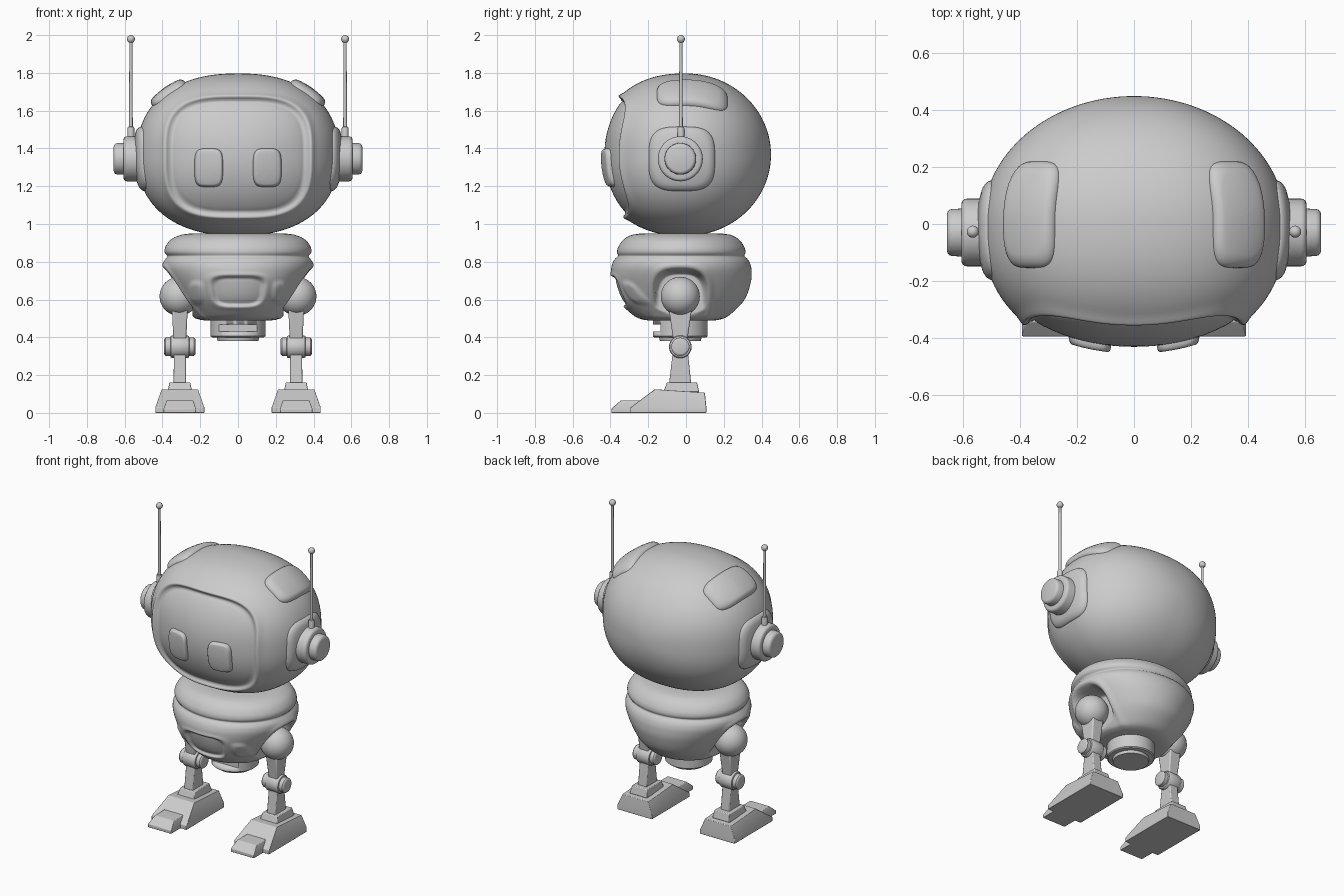
import bpy, bmesh, math
from math import sin, cos, pi, radians
from mathutils import Vector
from mathutils.bvhtree import BVHTree

if "Cube" in bpy.data.objects:
    bpy.data.objects.remove(bpy.data.objects["Cube"])

grey = bpy.data.materials.new("plain grey")
grey.diffuse_color = (0.6, 0.6, 0.6, 1)
grey.use_nodes = True
grey.node_tree.nodes["Principled BSDF"].inputs["Base Color"].default_value = grey.diffuse_color


def finish(name, bm, mirror=False, angle=35, bevel=0):
    bmesh.ops.recalc_face_normals(bm, faces=bm.faces)
    me = bpy.data.meshes.new(name)
    bm.to_mesh(me)
    bm.free()
    me.materials.append(grey)
    me.shade_smooth()
    me.set_sharp_from_angle(angle=radians(angle))
    ob = bpy.data.objects.new(name, me)
    bpy.context.collection.objects.link(ob)
    if bevel:
        mod = ob.modifiers.new("bevel", 'BEVEL')
        mod.width, mod.segments, mod.limit_method = bevel, 2, 'ANGLE'
    if mirror:
        ob.modifiers.new("mirror", 'MIRROR')
    return ob


def loft(name, rings, **kw):
    """Bridge closed rings of points and cap both ends."""
    bm = bmesh.new()
    rows = [[bm.verts.new(p) for p in ring] for ring in rings]
    for a, b in zip(rows, rows[1:]):
        for i in range(len(a)):
            j = (i + 1) % len(a)
            bm.faces.new((a[i], a[j], b[j], b[i]))
    bm.faces.new(rows[0])
    bm.faces.new(rows[-1])
    return finish(name, bm, **kw)


def lathe(name, profile, centre, axis='z', seg=48, **kw):
    """Profile of (position along axis, radius)."""
    c = Vector(centre)
    rings = []
    for h, r in profile:
        ring = [(r * cos(2 * pi * i / seg), r * sin(2 * pi * i / seg)) for i in range(seg)]
        rings.append([c + Vector((h, a, b) if axis == 'x' else (a, b, h)) for a, b in ring])
    return loft(name, rings, **kw)


def hull(name, slabs, **kw):
    """Convex block through slabs of (x centre, half x, y min, y max, z)."""
    bm = bmesh.new()
    for cx, hx, y0, y1, z in slabs:
        for x in (cx - hx, cx + hx):
            for y in (y0, y1):
                bm.verts.new((x, y, z))
    bmesh.ops.convex_hull(bm, input=bm.verts)
    bmesh.ops.dissolve_limit(bm, angle_limit=radians(1), verts=bm.verts, edges=bm.edges)
    return finish(name, bm, **kw)


def ball(name, centre, r):
    lathe(name, [(-r * cos(pi * k / 24), max(r * sin(pi * k / 24), r * 0.01)) for k in range(25)],
          centre, mirror=True)


# Head: one polar shell with a recessed, rimmed face screen in front
RX, RZ, HZ, SEG, FULL = 0.535, 0.43, 1.367, 160, 2.3
FRONT, SCREEN, BACK = 0.475, 0.432, 0.45


def head_ring(fn):
    ring = []
    for i in range(SEG):
        t = 2 * pi * i / SEG
        u, v = cos(t), sin(t)
        q = (abs(u) ** FULL + abs(v) ** FULL) ** (-1 / FULL)
        b = 0.287 if v > 0 else 0.308
        edge = (abs(u * RX / 0.358) ** 3.3 + abs(v * RZ / b) ** 3.3) ** (-1 / 3.3)
        r, y = fn(edge / q)
        ring.append((u * r * q * RX, y, HZ + v * r * q * RZ))
    return ring


def dome(depth, r):
    return -depth * max(1 - r * r, 0) ** 0.42


rings = [head_ring(lambda e, s=s: (e * s, dome(SCREEN, e * s) + dip))
         for s, dip in [(0.01, 0)] + [(k / 10, 0) for k in range(1, 10)] + [(0.95, 0.001), (0.98, 0.003)]]
for s, lip in ((1.0, -0.028), (1.02, -0.022), (1.04, -0.01), (1.06, 0.0), (1.075, 0.006), (1.09, 0.01),
               (1.105, 0.009), (1.125, 0.005), (1.15, 0.001), (1.18, 0)):
    rings.append(head_ring(lambda e, s=s, lip=lip: (e * s, dome(FRONT, e * s) - lip)))
for k in range(1, 17):
    def side(e, k=k):
        p = math.asin(min(e * 1.18, 0.999))
        r = sin(p + (pi / 2 - p) * k / 16)
        return r, dome(FRONT, r)
    rings.append(head_ring(side))
for k in range(1, 33):
    p = pi / 2 * k / 32
    rings.append(head_ring(lambda e, p=p: (max(cos(p), 0.002), BACK * sin(p))))
head = loft("head", rings, angle=100)
tree = BVHTree.FromPolygons([v.co for v in head.data.vertices],
                            [tuple(f.vertices) for f in head.data.polygons])


def pad(name, centre, n, u, v, hu, hv, h, power, soft):
    """Rounded plate that follows the head surface, raised by h, with a round edge of width soft."""
    c, n, u, v = Vector(centre), Vector(n).normalized(), Vector(u).normalized(), Vector(v)
    steps = [(1.0, -0.02)]
    steps += [(1 - soft * (1 - cos(pi / 2 * k / 6)), h * sin(pi / 2 * k / 6)) for k in range(7)]
    steps += [((1 - soft) * k, h) for k in (0.75, 0.5, 0.25, 0.02)]
    rings = []
    for s, off in steps:
        ring = []
        for i in range(64):
            a, b = cos(2 * pi * i / 64), sin(2 * pi * i / 64)
            k = s * (abs(a) ** power + abs(b) ** power) ** (-1 / power)
            p = c + u * (hu * a * k) + v * (hv * b * k)
            hit = tree.ray_cast(p + n * 0.5, -n)[0] or p
            ring.append(hit + n * off)
        rings.append(ring)
    loft(name, rings, mirror=True, angle=60)


pad("eye", (0.155, -0.42, 1.298), (0, -1, 0), (1, 0, 0), (0, 0, 1), 0.075, 0.102, 0.024, 4, 0.15)
pad("ear_pad", (0.5, -0.022, 1.345), (1, 0, 0), (0, 1, 0), (0, 0, 1), 0.175, 0.17, 0.02, 3.4, 0.2)
pad("crown_pad", (0.363, 0.033, 1.685), (0.62, 0, 0.78), (0.78, 0, -0.62), (0, 1, 0),
    0.108, 0.187, 0.026, 4, 0.25)

# Ear drums and antennas
lathe("ear_drum", [(0.45, 0.119), (0.588, 0.119), (0.596, 0.117), (0.603, 0.112), (0.606, 0.105),
                   (0.607, 0.084), (0.64, 0.083), (0.649, 0.08), (0.655, 0.074), (0.658, 0.065)],
      (0, -0.03, 1.345), 'x', mirror=True, angle=50)
lathe("antenna_rod", [(1.44, 0.018), (1.508, 0.018), (1.514, 0.016), (1.516, 0.01), (1.975, 0.008)],
      (0.567, -0.027, 0), seg=24, mirror=True)
ball("antenna_tip", (0.567, -0.027, 1.979), 0.021)

# Torso: cap and bowl in one shell with sockets, chest window and front bumps
PROFILE = [(0.95, 0.24, 0.2), (0.943, 0.3, 0.26), (0.918, 0.355, 0.305), (0.88, 0.384, 0.333),
           (0.85, 0.388, 0.34), (0.83, 0.374, 0.334), (0.818, 0.382, 0.348), (0.795, 0.392, 0.363),
           (0.755, 0.387, 0.372), (0.69, 0.354, 0.368), (0.6, 0.3, 0.335), (0.53, 0.252, 0.27),
           (0.5, 0.225, 0.225), (0.49, 0.18, 0.18)]


def spline(pts, steps):
    pts = [Vector(p) for p in pts]
    pts = [pts[0]] + pts + [pts[-1]]
    out = []
    for a, b, c, d in zip(pts, pts[1:], pts[2:], pts[3:]):
        n = max(2, math.ceil(abs(b[0] - c[0]) / steps))
        for k in range(n):
            t = k / n
            out.append(0.5 * (2 * b + (c - a) * t + (2 * a - 5 * b + 4 * c - d) * t ** 2
                              + (3 * b - a - 3 * c + d) * t ** 3))
    return out + [pts[-1]]


def dist(a, b, ha, hb, n=4):
    return (abs(a / ha) ** n + abs(b / hb) ** n) ** (1 / n)


def mask(d, soft):
    t = min(max((1 + soft - d) / (2 * soft), 0), 1)
    return t * t * (3 - 2 * t)


def torso_point(x, y, z):
    sx = 1 if x > 0 else -1
    if abs(x) > 0.15:                                   # leg sockets
        d = dist(y + 0.03, z - 0.61, 0.13, 0.14, 3)
        ax = abs(x) + 0.008 * math.exp(-((d - 1.22) / 0.12) ** 2)
        x = sx * (ax + (min(ax, 0.24) - ax) * mask(d, 0.12))
    if y < -0.15:                                       # chest window and bumps
        d = dist(x, z - 0.645, 0.13 + 0.15 * (z - 0.645), 0.075)
        m = mask(dist(abs(x) - 0.22, z - 0.635, 0.036, 0.055, 3), 0.35)
        y += 0.024 * mask(d, 0.13) - 0.003 * math.exp(-((d - 1.2) / 0.12) ** 2) - 0.009 * m
        x += sx * 0.006 * m
    return (x, y, z)


loft("torso", [[torso_point(rx * cos(2 * pi * i / 224), -0.025 + ry * sin(2 * pi * i / 224), z)
                for i in range(224)] for z, rx, ry in spline(PROFILE, 0.006)], angle=80)

# Hip ring with a front slot
ring = lathe("hip_ring", [(0.38, 0.108), (0.398, 0.112), (0.4, 0.138), (0.406, 0.145), (0.52, 0.145)],
             (0, -0.03, 0), seg=64)
slot = hull("slot_cutter", [(0, 0.1, -0.25, -0.135, 0.43), (0, 0.105, -0.25, -0.135, 0.468)])
slot.hide_render = True
slot.hide_viewport = True
cut = ring.modifiers.new("slot", 'BOOLEAN')
cut.operation, cut.object, cut.solver = 'DIFFERENCE', slot, 'EXACT'

# Legs
LX, LY = 0.308, -0.03
ball("hip_ball", (0.312, LY, 0.617), 0.103)
hull("upper_leg", [(LX, 0.042, LY - 0.062, LY + 0.062, 0.56), (LX, 0.038, LY - 0.05, LY + 0.05, 0.52),
                   (LX, 0.033, LY - 0.034, LY + 0.034, 0.36)], mirror=True, bevel=0.008)
lathe("knee", [(-0.083, 0.036), (-0.081, 0.043), (-0.075, 0.048), (-0.05, 0.048), (-0.048, 0.056),
               (-0.042, 0.06), (0.042, 0.06), (0.048, 0.056), (0.05, 0.048), (0.075, 0.048),
               (0.081, 0.043), (0.083, 0.036)], (LX, LY, 0.35), 'x', mirror=True)
hull("lower_leg", [(LX, 0.031, LY - 0.038, LY + 0.038, 0.34), (LX, 0.033, LY - 0.06, LY + 0.058, 0.15)],
     mirror=True, bevel=0.006)

# Feet
hull("ankle", [(LX, 0.065, -0.12, 0.07, 0.11), (LX, 0.055, -0.1, 0.058, 0.162),
               (LX, 0.055, -0.1, 0.058, 0.158)], mirror=True, bevel=0.004)
hull("foot", [(LX, 0.13, -0.295, 0.108, 0), (LX, 0.13, -0.295, 0.108, 0.028),
              (LX, 0.096, -0.165, -0.165, 0.125), (LX, 0.096, 0.1, 0.1, 0.107)], mirror=True, bevel=0.003)
hull("toe", [(LX, 0.086, -0.395, -0.2, 0), (LX, 0.086, -0.395, -0.2, 0.022),
             (LX, 0.07, -0.345, -0.2, 0.066)], mirror=True, bevel=0.003)
